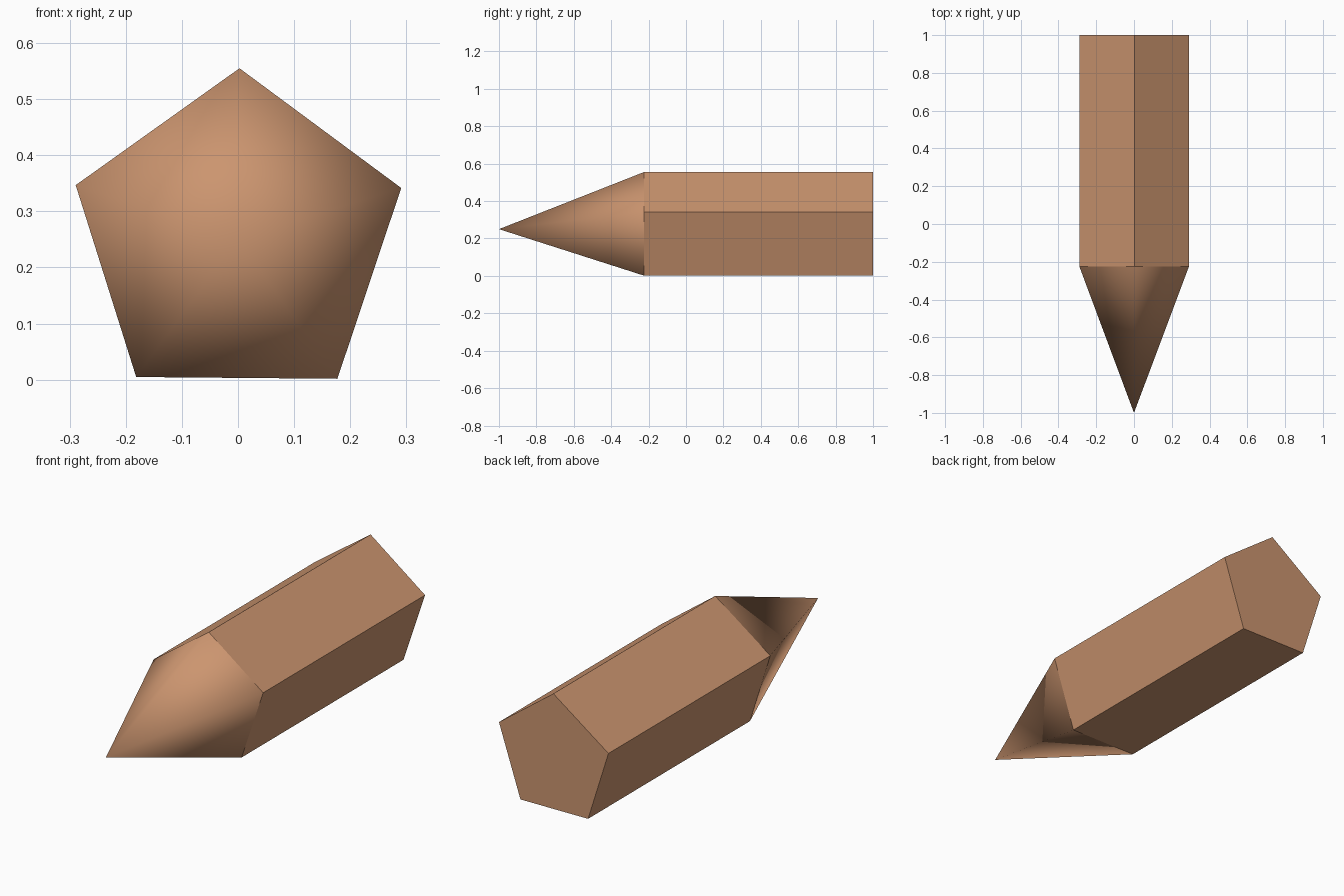
import bpy
import math

cube = bpy.data.objects.get("Cube")
if cube:
    bpy.data.objects.remove(cube, do_unlink=True)

SIDES = 5
RADIUS = 0.305
CENTRE_Z = 0.25
SHOULDER_Y = -0.225   # where the shaft meets the point
ROLL = math.radians(0.5)

# One warm wood colour
wood = bpy.data.materials.new("light_brown_wood")
wood.use_nodes = True
colour = (0.6, 0.3, 0.16, 1)
wood.diffuse_color = colour
wood.node_tree.nodes["Principled BSDF"].inputs["Base Color"].default_value = colour


def add_part(name, y_back, y_front, front_radius, cap):
    """Five-sided part lying along y, with one corner up."""
    bpy.ops.mesh.primitive_cone_add(
        vertices=SIDES, radius1=RADIUS, radius2=front_radius,
        depth=y_back - y_front, end_fill_type=cap,
        location=(0, (y_back + y_front) / 2, CENTRE_Z),
        rotation=(math.pi / 2, ROLL, 0))
    part = bpy.context.object
    part.name = name
    part.data.materials.append(wood)
    return part


# Flat-sided shaft
add_part("shaft", 1, SHOULDER_Y, RADIUS, 'NGON')

# Smooth-shaded point, open where it joins the shaft
add_part("point", SHOULDER_Y, -1, 0, 'NOTHING')
bpy.ops.object.shade_smooth()
